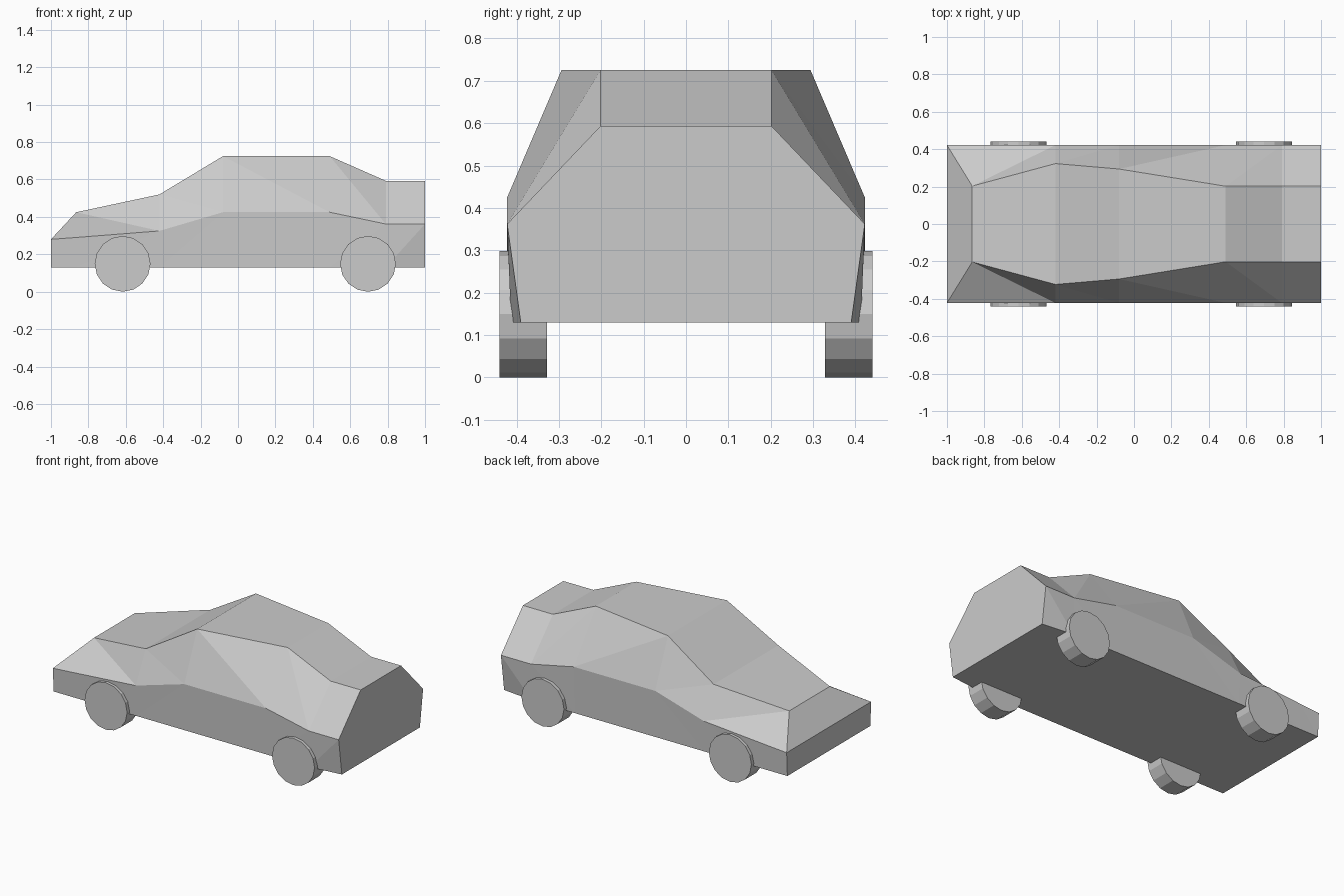
import bpy, bmesh, math

if "Cube" in bpy.data.objects:
    bpy.data.objects.remove(bpy.data.objects["Cube"])

# Body stations: x, roof half-width, roof z, belt z, sill half-width
STATIONS = [
    (-1.0, 0.42, 0.28, 0.28, 0.415),
    (-0.865, 0.203, 0.425, 0.29, 0.415),
    (-0.42, 0.323, 0.52, 0.325, 0.415),
    (-0.08, 0.294, 0.725, 0.425, 0.415),
    (0.49, 0.202, 0.725, 0.425, 0.415),
    (0.79, 0.202, 0.593, 0.362, 0.413),
    (1.0, 0.202, 0.593, 0.362, 0.39),
]
BELT_Y, SILL_Z = 0.422, 0.13


def link_mesh(name, bm):
    bmesh.ops.recalc_face_normals(bm, faces=bm.faces[:])
    mesh = bpy.data.meshes.new(name)
    bm.to_mesh(mesh)
    bm.free()
    obj = bpy.data.objects.new(name, mesh)
    bpy.context.collection.objects.link(obj)
    return obj


# Car body: each station has sill, belt and roof points on both sides
def build_body():
    bm = bmesh.new()
    rings = []
    for i, (x, roof_y, roof_z, belt_z, sill_y) in enumerate(STATIONS):
        ring = {}
        for s in (-1, 1):
            sill = bm.verts.new((x, s * sill_y, SILL_Z))
            belt = bm.verts.new((x, s * BELT_Y, belt_z))
            # the nose has no upper side, so roof and belt share a point
            roof = belt if i == 0 else bm.verts.new((x, s * roof_y, roof_z))
            ring[s] = (sill, belt, roof)
        rings.append(ring)

    for a, b in zip(rings, rings[1:]):
        for s in (-1, 1):
            sill, belt, roof = a[s]
            sill2, belt2, roof2 = b[s]
            bm.faces.new((sill, sill2, belt2))
            bm.faces.new((sill, belt2, belt))
            bm.faces.new((roof, belt2, roof2))
            if roof is not belt:
                bm.faces.new((roof, belt, belt2))
        # roof strip and floor strip
        bm.faces.new((a[-1][2], b[-1][2], b[1][2], a[1][2]))
        bm.faces.new((a[-1][0], a[1][0], b[1][0], b[-1][0]))

    # nose and tail panels
    nose, tail = rings[0], rings[-1]
    bm.faces.new((nose[-1][0], nose[-1][1], nose[1][1], nose[1][0]))
    bm.faces.new(tail[-1] + tail[1][::-1])
    link_mesh("car_body", bm)


# Wheels: 16-sided discs with a vertex at the bottom
def build_wheel(name, x, side, radius=0.149, inner=0.328, outer=0.44):
    bm = bmesh.new()
    loops = []
    for y in (inner, outer):
        loops.append([bm.verts.new((x + radius * math.sin(math.tau * k / 16),
                                    side * y,
                                    radius - radius * math.cos(math.tau * k / 16)))
                      for k in range(16)])
    for k in range(16):
        n = (k + 1) % 16
        bm.faces.new((loops[0][k], loops[0][n], loops[1][n], loops[1][k]))
    for loop in loops:
        bm.faces.new(loop)
    link_mesh(name, bm)


build_body()
for end, x in (("nose", -0.617), ("tail", 0.695)):
    for side_name, side in (("near", -1), ("far", 1)):
        build_wheel(f"{end}_{side_name}_wheel", x, side)
